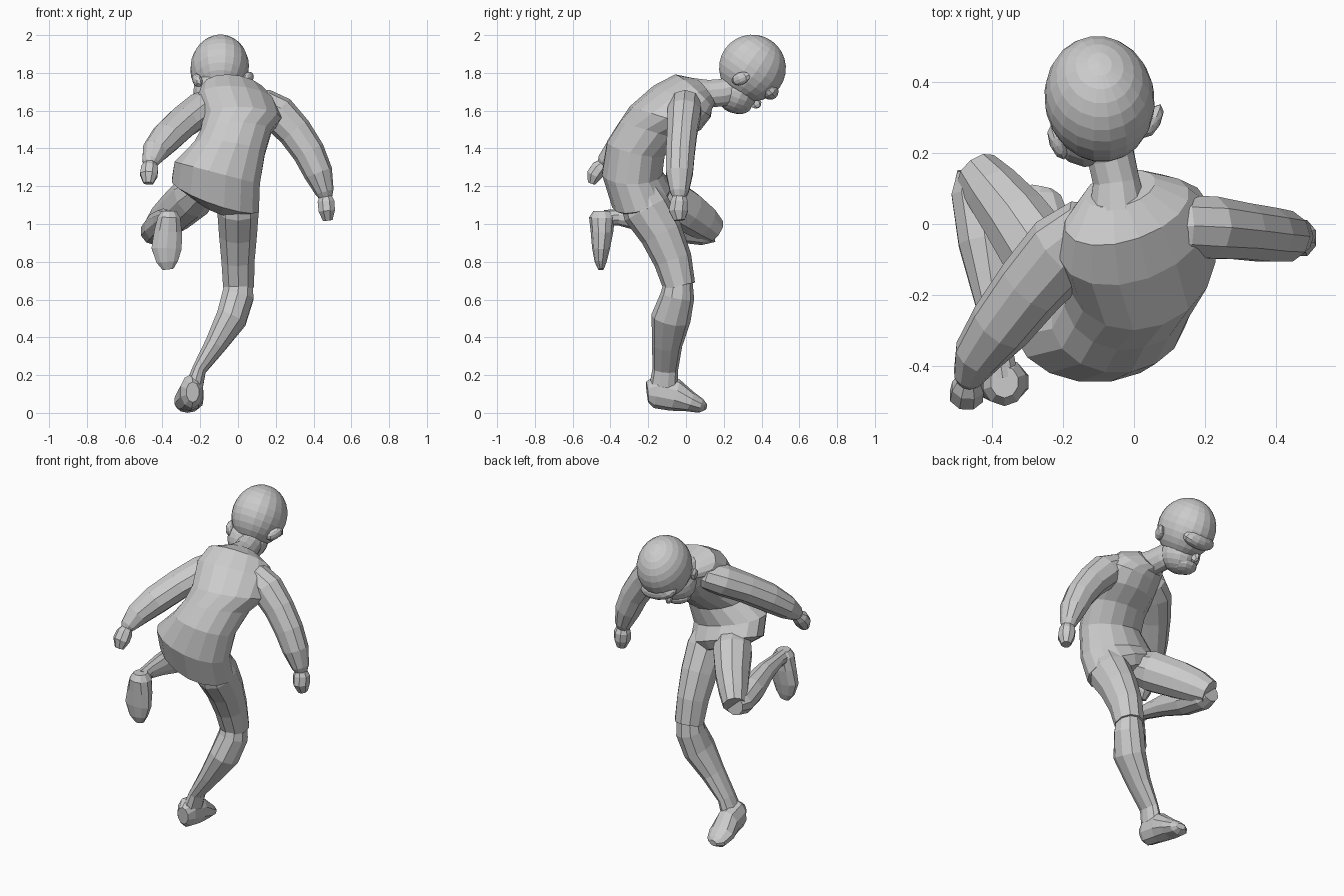
import bpy, bmesh, math
from mathutils import Vector as V, Matrix


def finish(name, bm):
    bmesh.ops.recalc_face_normals(bm, faces=bm.faces)
    me = bpy.data.meshes.new(name)
    bm.to_mesh(me)
    bm.free()
    ob = bpy.data.objects.new(name, me)
    bpy.context.collection.objects.link(ob)
    return ob


def loft(name, rings, n):
    """Skin a list of (centre, side half-axis, front half-axis) ellipses."""
    bm = bmesh.new()
    loops = []
    for c, s, f in rings:
        c, s, f = V(c), V(s), V(f)
        loops.append([bm.verts.new(c + s * math.cos(math.tau * (i + .5) / n) + f * math.sin(math.tau * (i + .5) / n))
                      for i in range(n)])
    for a, b in zip(loops, loops[1:]):
        for i in range(n):
            j = (i + 1) % n
            bm.faces.new((a[i], a[j], b[j], b[i]))
    bm.faces.new(loops[0])
    bm.faces.new(loops[-1])
    return finish(name, bm)


def tube(name, path, ref=(1, 0, 0), n=10):
    """Limb along points (x, y, z, half width along ref, half depth)."""
    pts = [V(p[:3]) for p in path]
    rings = []
    for i, p in enumerate(path):
        t = (pts[min(i + 1, len(pts) - 1)] - pts[max(i - 1, 0)]).normalized()
        s = (V(ref) - t * V(ref).dot(t)).normalized()
        rings.append((pts[i], s * p[3], t.cross(s) * p[4]))
    return loft(name, rings, n)


def ball(name, centre, radii, rot=(0, 0, 0), u=16, v=12):
    bm = bmesh.new()
    bmesh.ops.create_uvsphere(bm, u_segments=u, v_segments=v, radius=1)
    m = Matrix.Translation(centre)
    for ang, ax in zip(rot, 'XYZ'):
        m = m @ Matrix.Rotation(math.radians(ang), 4, ax)
    bmesh.ops.transform(bm, matrix=m @ Matrix.Diagonal((*radii, 1)), verts=bm.verts)
    return finish(name, bm)


# Bent torso, pelvis to neck base
loft("torso", [
    ((-.12, -.20, 1.10), (.12, 0, -.05), (0, .10, .04)),
    ((-.12, -.235, 1.15), (.235, 0, -.08), (0, .158, .05)),
    ((-.11, -.285, 1.27), (.23, 0, -.06), (0, .162, 0)),
    ((-.045, -.265, 1.40), (.19, 0, -.03), (0, .155, -.035)),
    ((-.01, -.19, 1.49), (.19, .01, 0), (0, .165, -.05)),
    ((.02, -.11, 1.56), (.21, .04, -.01), (-.02, .185, -.06)),
    ((0, -.02, 1.65), (.215, .05, -.02), (0, .145, -.08)),
    ((-.02, .04, 1.70), (.175, .045, -.02), (0, .09, -.09)),
    ((-.04, .10, 1.70), (.10, .02, 0), (0, .05, -.07))], 16)

# Neck and head
tube("neck", [(-.045, .04, 1.69, .085, .085), (-.05, .12, 1.69, .068, .075),
              (-.065, .19, 1.695, .068, .075), (-.09, .28, 1.72, .07, .075)], n=12)
ball("cranium", (-.097, .352, 1.826), (.155, .18, .176), (-35, 0, 10), 20, 14)
ball("jaw", (-.12, .27, 1.70), (.118, .11, .115), (-20, 0, 12))
ball("chin", (-.135, .275, 1.632), (.085, .075, .05), (-8, 0, 12), 12, 8)
ball("nose", (-.142, .37, 1.64), (.018, .03, .03), (30, 0, 12), 6, 5)
for name, c, a in (("ear_right", (.052, .29, 1.77), -25), ("ear_left", (-.215, .23, 1.76), 20)):
    ball(name, c, (.024, .055, .033), (22, 0, a), 8, 6)
# Hair fringe along the forehead
ball("fringe", (-.115, .435, 1.715), (.115, .06, .05), (-50, 0, 10), 14, 8)

# Arms with mitten hands
tube("arm_right", [(.06, -.01, 1.64, .06, .06), (.14, -.005, 1.63, .09, .085), (.21, -.01, 1.585, .092, .10),
                   (.30, -.02, 1.49, .083, .092), (.375, -.03, 1.38, .08, .086), (.425, -.035, 1.27, .075, .077),
                   (.458, -.035, 1.17, .052, .05), (.465, -.035, 1.14, .035, .035)], (0, 1, 0))
tube("hand_right", [(.463, -.035, 1.16, .03, .03), (.466, -.035, 1.12, .05, .048),
                    (.47, -.04, 1.07, .055, .047), (.475, -.035, 1.02, .03, .028)], (0, 1, 0), 8)
tube("arm_left", [(-.06, .0, 1.65, .06, .06), (-.13, -.025, 1.64, .085, .10), (-.20, -.075, 1.605, .09, .11),
                  (-.29, -.175, 1.54, .085, .10), (-.375, -.285, 1.46, .084, .09), (-.44, -.37, 1.385, .07, .07),
                  (-.465, -.43, 1.33, .045, .045), (-.468, -.445, 1.315, .03, .03)], (0, 0, 1))
tube("hand_left", [(-.465, -.43, 1.325, .03, .03), (-.468, -.46, 1.295, .048, .045),
                   (-.472, -.485, 1.26, .05, .045), (-.475, -.50, 1.215, .028, .022)], (1, 0, 0), 8)

# Standing leg
tube("thigh_right", [(0, -.25, 1.17, .09, .11), (.0, -.21, 1.08, .115, .13), (.0, -.13, .95, .105, .115),
                     (.0, -.07, .81, .092, .102), (.003, -.035, .67, .086, .085)])
tube("shin_right", [(.005, -.04, .70, .075, .075), (.0, -.045, .62, .088, .09), (-.035, -.08, .50, .085, .105),
                    (-.12, -.10, .36, .06, .08), (-.205, -.11, .23, .039, .068),
                    (-.235, -.12, .13, .05, .075)])
tube("foot_right", [(-.24, -.205, .11, .035, .055), (-.245, -.16, .115, .062, .09), (-.25, -.06, .095, .07, .087),
                    (-.262, .02, .06, .079, .055), (-.265, .08, .037, .062, .038),
                    (-.26, .105, .035, .03, .018)])

# Raised, folded leg
tube("thigh_left", [(-.18, -.21, 1.19, .10, .09), (-.24, -.12, 1.145, .115, .12), (-.33, .01, 1.065, .10, .112),
                    (-.395, .09, 1.01, .085, .098), (-.44, .145, .965, .068, .075)], (1, .6, 0))
tube("shin_left", [(-.44, .15, .965, .06, .06), (-.44, .09, .96, .078, .072), (-.42, -.05, .985, .078, .082),
                   (-.395, -.22, 1.02, .055, .063), (-.38, -.36, 1.035, .042, .042),
                   (-.37, -.43, 1.03, .045, .045)])
tube("foot_left", [(-.365, -.445, 1.07, .04, .045), (-.365, -.445, 1.035, .063, .068), (-.37, -.445, .96, .077, .06),
                   (-.378, -.45, .87, .084, .047), (-.375, -.452, .80, .06, .032),
                   (-.37, -.45, .76, .03, .015)])
